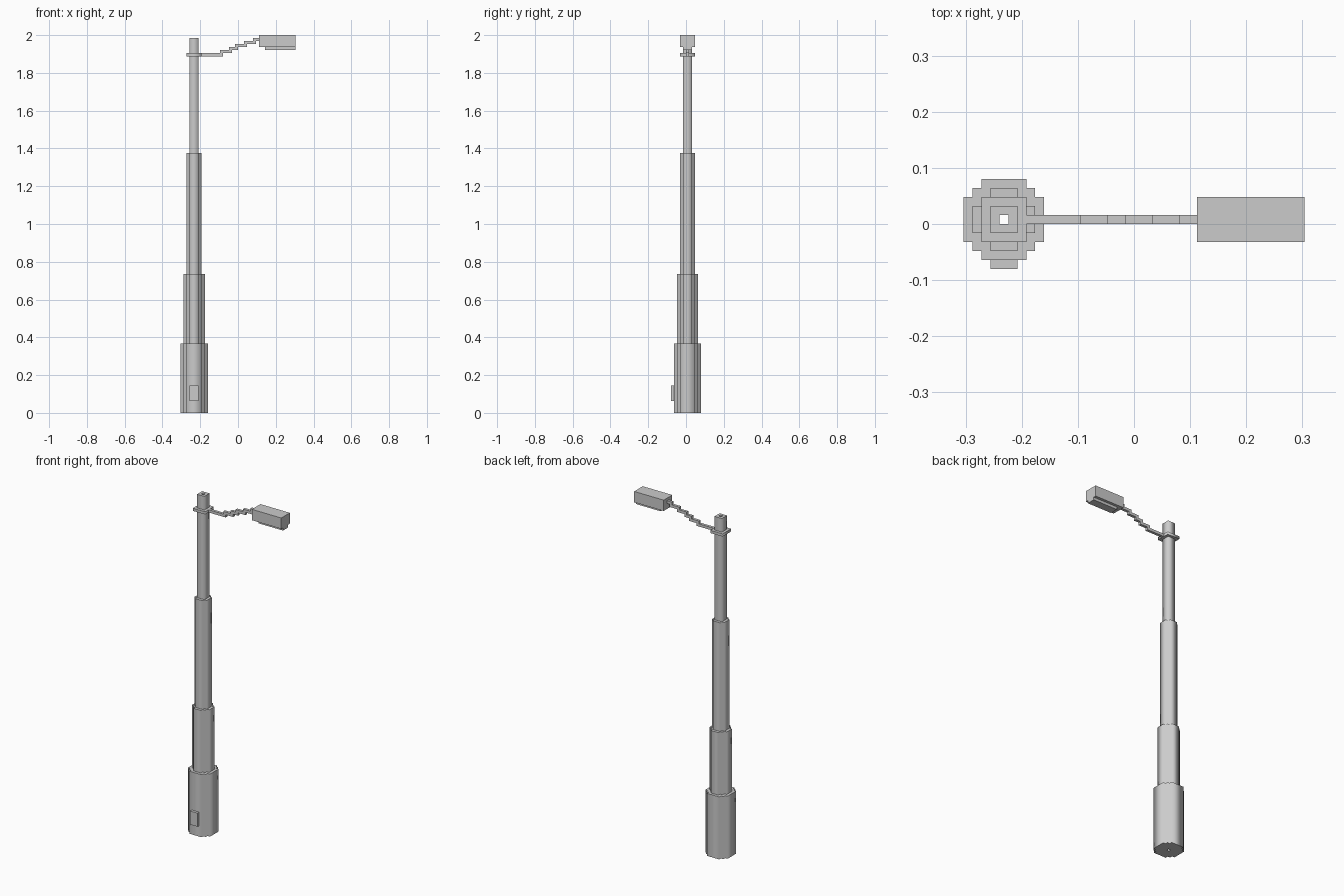
import bpy, bmesh
from mathutils import Vector

if "Cube" in bpy.data.objects:
    bpy.data.objects.remove(bpy.data.objects["Cube"])

V = 0.016                 # block size of the stepped style
CX, CY = -0.232, 0.008    # pole axis


def box(name, x, y, z):
    """Box from (min, max) ranges."""
    bm = bmesh.new()
    bmesh.ops.create_cube(bm, size=1)
    for v in bm.verts:
        v.co = Vector([(r[0] + r[1]) / 2 + c * (r[1] - r[0]) for r, c in zip((x, y, z), v.co)])
    me = bpy.data.meshes.new(name)
    bm.to_mesh(me)
    bm.free()
    ob = bpy.data.objects.new(name, me)
    bpy.context.collection.objects.link(ob)
    return ob


def stepped_outline(corner):
    """Repeat the stepped corner (first quadrant) in four 90 degree turns."""
    pts = []
    for _ in range(4):
        pts += corner
        corner = [(-y, x) for x, y in corner]
    return pts


def tube(name, corner, z0, z1):
    """Stepped prism with a one-block square bore."""
    cu = bpy.data.curves.new(name, 'CURVE')
    cu.dimensions = '2D'
    cu.fill_mode = 'BOTH'
    cu.extrude = (z1 - z0) * V / 2
    for loop in (stepped_outline(corner), stepped_outline([(.5, .5)])):
        sp = cu.splines.new('POLY')
        sp.points.add(len(loop) - 1)
        for p, (x, y) in zip(sp.points, loop):
            p.co = (x * V, y * V, 0, 1)
        sp.use_cyclic_u = True
    ob = bpy.data.objects.new(name, cu)
    ob.location = (CX, CY, (z0 + z1) * V / 2)
    bpy.context.collection.objects.link(ob)
    bpy.ops.object.select_all(action='DESELECT')
    ob.select_set(True)
    bpy.context.view_layer.objects.active = ob
    bpy.ops.object.convert(target='MESH')


# Pole: four tiers, each narrower than the one below
tube("pole_base", [(4.5, 2.5), (3.5, 2.5), (3.5, 3.5), (2.5, 3.5), (2.5, 4.5)], 0, 23)
tube("pole_lower", [(3.5, 1.5), (2.5, 1.5), (2.5, 2.5), (1.5, 2.5), (1.5, 3.5)], 23, 46)
tube("pole_middle", [(2.5, 1.5), (1.5, 1.5), (1.5, 2.5)], 46, 86)
tube("pole_upper", [(1.5, 1.5)], 86, 124)

# Square collar that carries the arm
tube("arm_collar", [(2.5, 2.5)], 118, 119)

# Service door on the front of the base
box("service_door", (CX - 1.5 * V, CX + 1.5 * V), (-0.08, -0.064), (4 * V, 9 * V))

# Arm: one-block bars climbing in steps, each overlapping the next by a block
starts = [-0.192, -0.096, -0.048, -0.016, 0.032, 0.08, 0.112]
for i, (a, b) in enumerate(zip(starts, starts[1:])):
    end = b + V if i < 5 else b
    box(f"arm_step_{i + 1}", (a, end), (0, V), ((118 + i) * V, (119 + i) * V))

# Lamp head and lens
box("lamp_head", (0.112, 0.304), (CY - 2.5 * V, CY + 2.5 * V), (121 * V, 2.0))
box("lamp_lens", (0.144, 0.304), (CY - 1.5 * V, CY + 1.5 * V), (120 * V, 121 * V))
